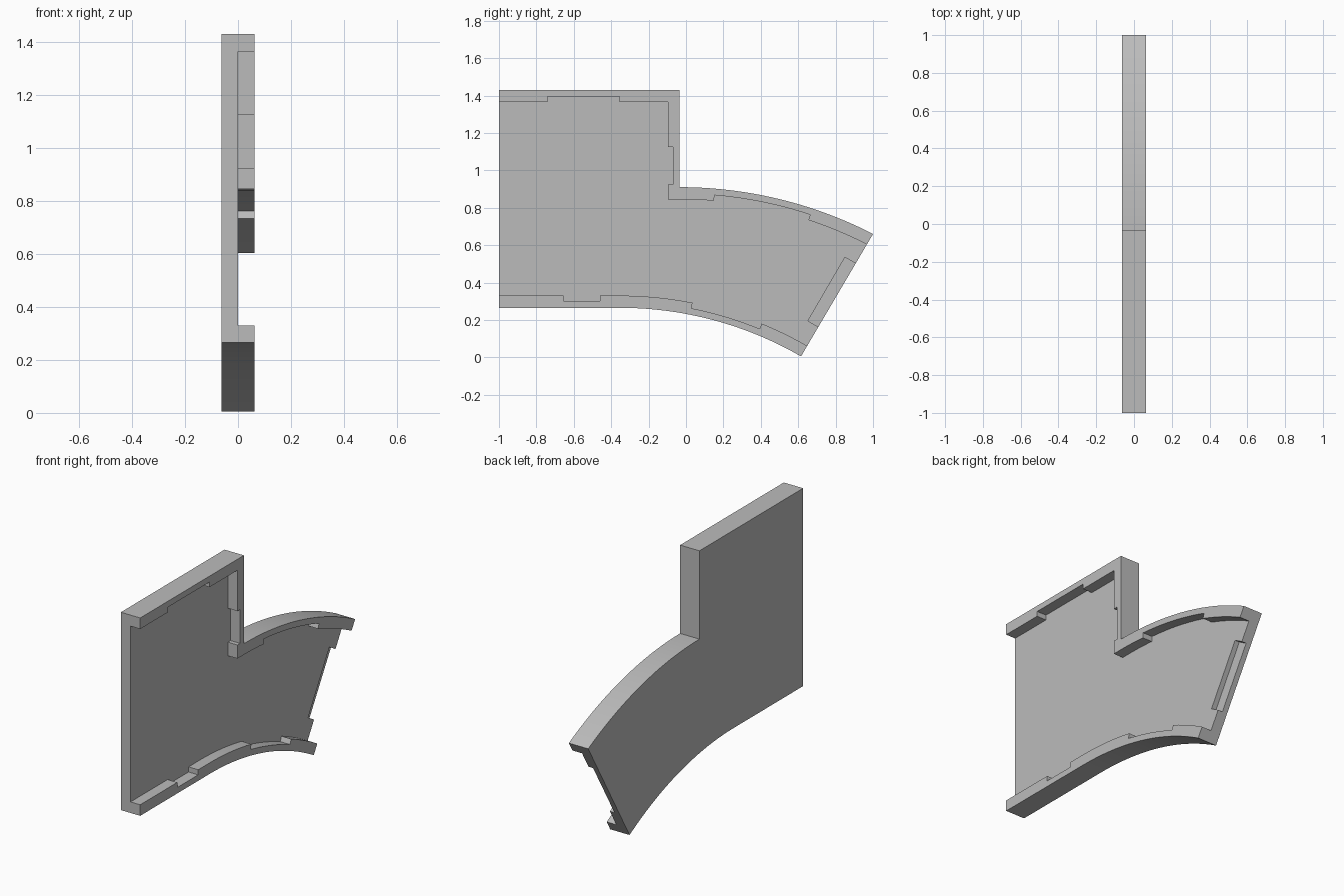
import bpy
import bmesh
import math

default = bpy.data.objects.get("Cube")
if default:
    bpy.data.objects.remove(default, do_unlink=True)

HALF = 0.063          # half thickness of the panel
THICK, THIN = 0.065, 0.035   # rim widths

grey = bpy.data.materials.new("plain_grey")
grey.use_nodes = True
colour = (0.5, 0.5, 0.5, 1)
grey.diffuse_color = colour
grey.node_tree.nodes["Principled BSDF"].inputs["Base Color"].default_value = colour

# Arc centres and radii (y, z, radius)
TOP = (-0.035, -1.355, 2.265)
LOW = (-0.355, -1.675, 1.94)


def arc(circle, offset, y0, y1, steps=16):
    """Points on an offset arc whose base-circle positions run from y0 to y1."""
    cy, cz, r = circle
    a0, a1 = (math.asin((y - cy) / r) for y in (y0, y1))
    angles = [a0 + (a1 - a0) * i / steps for i in range(steps + 1)]
    return [(cy + (r + offset) * math.sin(a), cz + (r + offset) * math.cos(a))
            for a in angles]


def prism(name, outline, x0, x1):
    """Extrude a (y, z) outline along x."""
    bm = bmesh.new()
    face = bm.faces.new([bm.verts.new((x0, y, z)) for y, z in outline])
    out = bmesh.ops.extrude_face_region(bm, geom=[face])
    verts = [g for g in out["geom"] if isinstance(g, bmesh.types.BMVert)]
    bmesh.ops.translate(bm, verts=verts, vec=(x1 - x0, 0, 0))
    bmesh.ops.recalc_face_normals(bm, faces=bm.faces)
    mesh = bpy.data.meshes.new(name)
    bm.to_mesh(mesh)
    bm.free()
    mesh.materials.append(grey)
    obj = bpy.data.objects.new(name, mesh)
    bpy.context.collection.objects.link(obj)
    return obj


# Outer silhouette: square panel with a curved tail
outline = [(-1, 0.265), (-1, 1.43), (-0.035, 1.43)]
outline += arc(TOP, 0, -0.035, 1.0, 40)
outline += arc(LOW, 0, 0.615, -0.355, 40)
panel = prism("panel", outline, -HALF, HALF)

# Pocket with stepped rim, open at the front and at the tail end
pocket = [(-1.1, 0.33), (-1.1, 1.365),
          (-0.74, 1.365), (-0.74, 1.395), (-0.355, 1.395), (-0.355, 1.365),
          (-0.095, 1.365), (-0.095, 1.125), (-0.07, 1.125),
          (-0.07, 0.925), (-0.095, 0.925), (-0.095, 0.845)]
pocket += arc(TOP, -THICK, -0.035, 0.155)
pocket += arc(TOP, -THIN, 0.155, 0.675)
pocket += arc(TOP, -THICK, 0.675, 1.1)
pocket += arc(LOW, THICK, 0.72, 0.38)
pocket += arc(LOW, THIN, 0.38, 0.022)
pocket += arc(LOW, THICK, 0.022, -0.355)
pocket += [(-0.46, 0.33), (-0.46, 0.30), (-0.655, 0.30), (-0.655, 0.33)]
pocket_cutter = prism("pocket_cutter", pocket, 0, 0.2)

# Shallow recess along the slanted tail end
recess = [(0.85, 0.535), (0.652, 0.195), (0.77, 0.127), (0.968, 0.467)]
recess_cutter = prism("recess_cutter", recess, -0.03, 0.1)

for cutter in (pocket_cutter, recess_cutter):
    cutter.hide_render = True
    cutter.hide_viewport = True
    mod = panel.modifiers.new(cutter.name, "BOOLEAN")
    mod.operation = "DIFFERENCE"
    mod.solver = "EXACT"
    mod.object = cutter

# Apply the cuts, remove the cutters, then smooth the curved walls
depsgraph = bpy.context.evaluated_depsgraph_get()
cut_mesh = bpy.data.meshes.new_from_object(panel.evaluated_get(depsgraph))
panel.modifiers.clear()
panel.data = cut_mesh
for cutter in (pocket_cutter, recess_cutter):
    bpy.data.objects.remove(cutter, do_unlink=True)

bpy.ops.object.select_all(action="DESELECT")
panel.select_set(True)
bpy.context.view_layer.objects.active = panel
bpy.ops.object.shade_smooth_by_angle(angle=math.radians(30))
